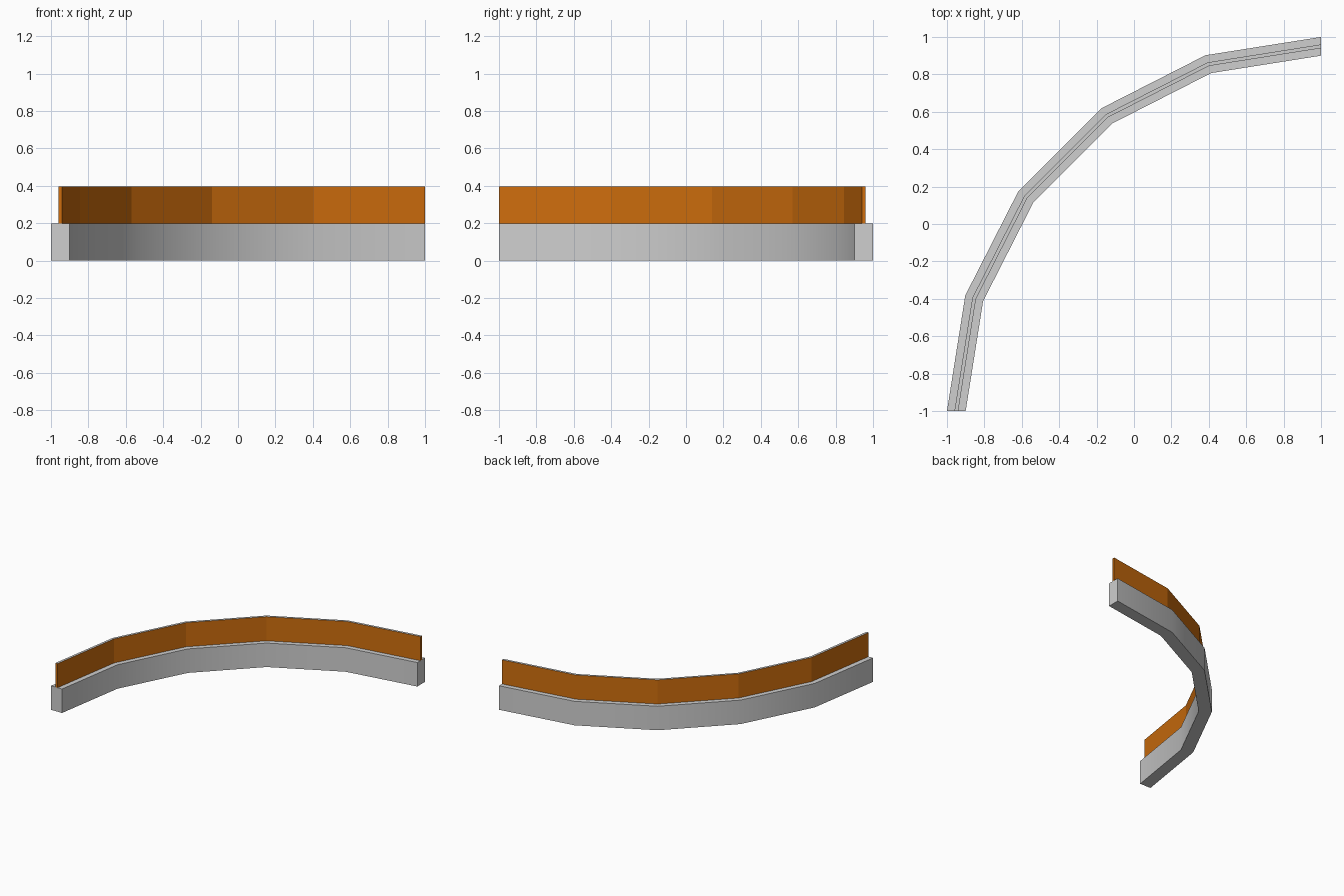
import bpy, bmesh, math

if "Cube" in bpy.data.objects:
    bpy.data.objects.remove(bpy.data.objects["Cube"])

SEGMENTS = 5            # 18 degree steps over a quarter turn
CENTRE = (1.0, -1.0)    # centre of the bend


def material(name, rgb):
    m = bpy.data.materials.new(name)
    m.diffuse_color = (*rgb, 1.0)
    m.use_nodes = True
    m.node_tree.nodes["Principled BSDF"].inputs["Base Color"].default_value = m.diffuse_color
    return m


grey = material("light grey", (0.62, 0.62, 0.62))
orange = material("orange", (0.62, 0.155, 0.004))


def curved_bar(name, r_in, r_out, z0, z1, materials):
    """Sweep a rectangular section around the quarter bend."""
    bm = bmesh.new()
    rings = []
    for i in range(SEGMENTS + 1):
        a = math.pi / 2 + i * math.pi / 2 / SEGMENTS
        section = [(r_in, z0), (r_out, z0), (r_out, z1), (r_in, z1)]
        rings.append([bm.verts.new((CENTRE[0] + r * math.cos(a),
                                    CENTRE[1] + r * math.sin(a), z))
                      for r, z in section])
    for a, b in zip(rings, rings[1:]):
        for k in range(4):
            n = (k + 1) % 4
            bm.faces.new((a[k], a[n], b[n], b[k]))
    bm.faces.new(rings[0])
    bm.faces.new(rings[-1])
    bmesh.ops.recalc_face_normals(bm, faces=bm.faces)
    # upward faces take the last material
    for f in bm.faces:
        f.material_index = len(materials) - 1 if f.normal.z > 0.5 else 0
    mesh = bpy.data.meshes.new(name)
    bm.to_mesh(mesh)
    bm.free()
    for m in materials:
        mesh.materials.append(m)
    ob = bpy.data.objects.new(name, mesh)
    bpy.context.collection.objects.link(ob)
    return ob


# Grey kerb, smooth around the bend
kerb = curved_bar("kerb", 1.9, 2.0, 0.0, 0.197, [grey])
bpy.context.view_layer.objects.active = kerb
kerb.select_set(True)
bpy.ops.object.shade_smooth_by_angle(angle=math.radians(30))

# Thin orange barrier panel with a grey top edge, flat faces
curved_bar("barrier_panel", 1.94, 1.96, 0.197, 0.395, [orange, grey])
